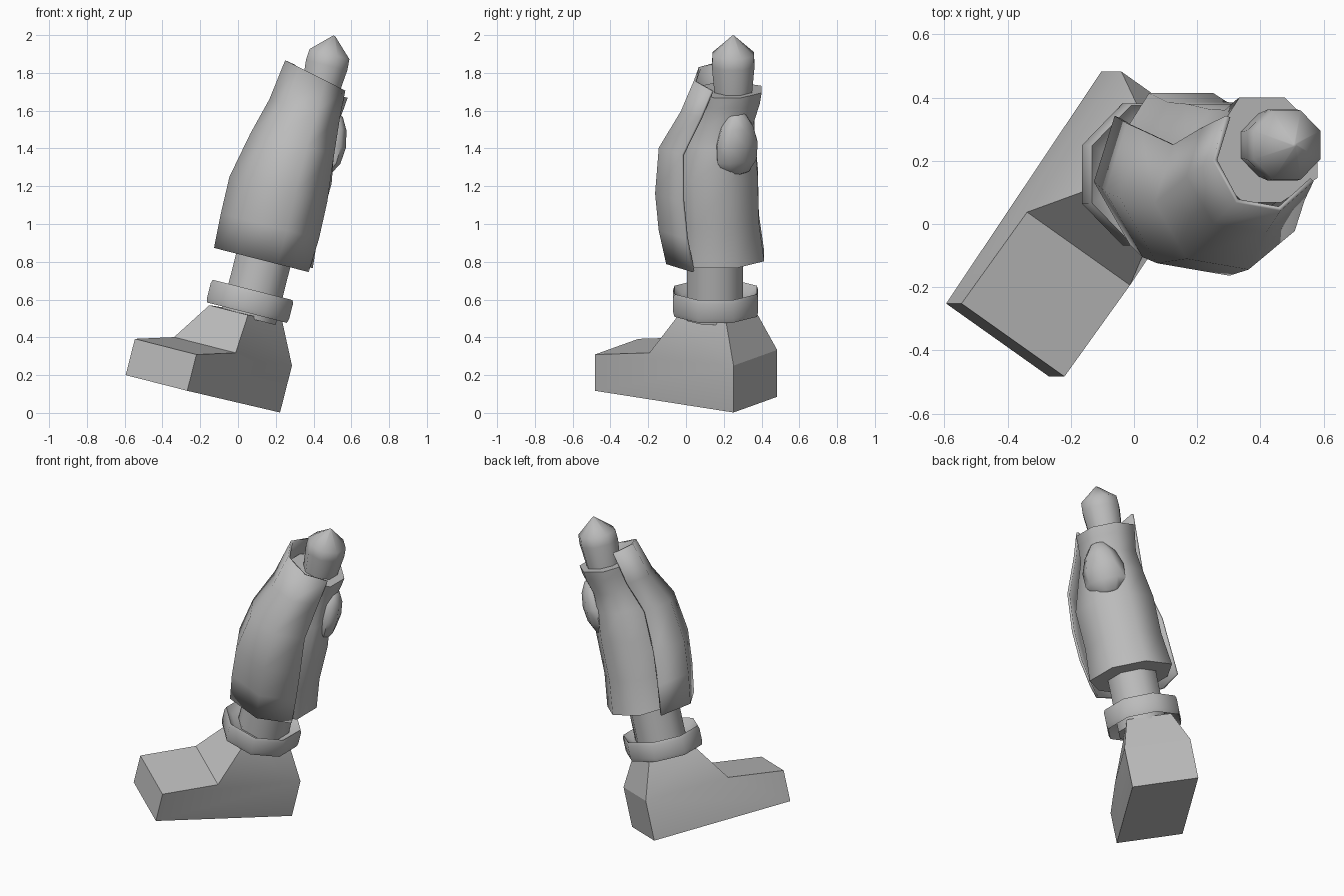
import bpy, bmesh, math
from mathutils import Matrix, Vector

if "Cube" in bpy.data.objects:
    bpy.data.objects.remove(bpy.data.objects["Cube"], do_unlink=True)

grey = bpy.data.materials.new("plain grey")
grey.use_nodes = True
grey.diffuse_color = (0.5, 0.5, 0.5, 1)
grey.node_tree.nodes["Principled BSDF"].inputs["Base Color"].default_value = (0.5, 0.5, 0.5, 1)

# The whole leg leans sideways; parts are modelled upright and then tilted
TILT = Matrix.Rotation(math.radians(14.3), 4, 'Y')
TOE = math.radians(-124.5)          # heading of the toes
FORWARD = Vector((math.cos(TOE), math.sin(TOE), 0))
SIDE = Vector((FORWARD.y, -FORWARD.x, 0))


def finish(name, bm, smooth):
    bmesh.ops.recalc_face_normals(bm, faces=bm.faces)
    bm.transform(TILT)
    mesh = bpy.data.meshes.new(name)
    bm.to_mesh(mesh)
    bm.free()
    mesh.materials.append(grey)
    obj = bpy.data.objects.new(name, mesh)
    bpy.context.collection.objects.link(obj)
    bpy.ops.object.select_all(action='DESELECT')
    bpy.context.view_layer.objects.active = obj
    obj.select_set(True)
    bpy.ops.object.shade_smooth_by_angle(angle=math.radians(smooth))
    return obj


def loft(name, rings, angles, closed=True, smooth=60, slant=0, front=1.0):
    """Skin rings of (x, y, z, radius); front scales the toe-facing radius."""
    bm = bmesh.new()
    rows = []
    for x, y, z, r in rings:
        row = []
        for a in angles:
            a = math.radians(a)
            k = r * (front if math.cos(a - TOE) > 0.1 else 1)
            px = x + k * math.cos(a)
            lift = slant * (x - px) if z == rings[-1][2] else 0
            row.append(bm.verts.new((px, y + k * math.sin(a), z + lift)))
        rows.append(row)
    n = len(angles)
    for low, high in zip(rows, rows[1:]):
        for i in range(n if closed else n - 1):
            j = (i + 1) % n
            bm.faces.new((low[i], low[j], high[j], high[i]))
    if closed:
        bm.faces.new(rows[0][::-1])
        bm.faces.new(rows[-1])
    return finish(name, bm, smooth)


octagon = [22.5 + 45 * i for i in range(8)]

# Foot: side profile of (distance from heel, height, half width)
profile = [(0, 0.057, 0.204), (0, 0.313, 0.204), (0.095, 0.53, 0.137),
           (0.405, 0.515, 0.128), (0.54, 0.305, 0.204),
           (0.891, 0.245, 0.204), (0.891, 0.047, 0.204)]
heel = Vector((0.047, 0.367, 0))
bm = bmesh.new()
near, far = [[bm.verts.new(heel + FORWARD * a + SIDE * w * s + Vector((0, 0, z)))
              for a, z, w in profile] for s in (-1, 1)]
for i in range(len(profile)):
    j = (i + 1) % len(profile)
    bm.faces.new((near[i], near[j], far[j], far[i]))
for side in (near, far):
    bm.faces.new([side[i] for i in (0, 1, 4, 5, 6)])
    bm.faces.new([side[i] for i in (1, 2, 3, 4)])
finish("foot", bm, 20)

# Ankle
loft("ankle_ring", [(-0.085, 0.157, z, r) for z, r in
                    ((0.565, 0.2), (0.526, 0.236), (0.55, 0.243),
                     (0.63, 0.243), (0.65, 0.236), (0.61, 0.19))], octagon, smooth=50)
loft("ankle_shaft", [(-0.07, 0.153, z, 0.16) for z in (0.5, 0.9)], octagon)

# Calf, with its front tucked behind the shin plate
loft("calf", [(-0.06, 0.16, 0.84, 0.275), (-0.06, 0.15, 1.05, 0.255),
              (-0.06, 0.14, 1.3, 0.26), (-0.05, 0.165, 1.48, 0.215),
              (-0.04, 0.19, 1.6, 0.185), (-0.03, 0.215, 1.7, 0.19),
              (-0.03, 0.22, 1.76, 0.195)],
     octagon, front=0.84)

# Shin plate wrapped around the toe side
shin = loft("shin_plate", [(-0.065, 0.16, 0.815, 0.275), (-0.065, 0.13, 1.0, 0.285),
                           (-0.07, 0.11, 1.2, 0.284), (-0.06, 0.09, 1.45, 0.243),
                           (-0.045, 0.17, 1.65, 0.205), (-0.035, 0.22, 1.83, 0.185)],
            [math.degrees(TOE) + a for a in (-97, -50, 0, 50, 97)],
            closed=False, slant=0.22)
shell = shin.modifiers.new("thickness", 'SOLIDIFY')
shell.thickness = 0.015
shell.offset = -1 if shin.data.polygons[0].normal.dot(FORWARD) > 0 else 1

# Rounded pad behind the calf
bm = bmesh.new()
bmesh.ops.create_uvsphere(bm, u_segments=8, v_segments=6, radius=1)
for v in bm.verts:
    v.co.y *= 1 - 0.25 * v.co.z
bm.transform(Matrix.Translation((0.105, 0.27, 1.5))
             @ Matrix.Rotation(math.radians(35), 4, 'Z')
             @ Matrix.Diagonal((0.085, 0.13, 0.18, 1)))
finish("calf_pad", bm, 60)

# Knee peg with a pointed cap
loft("knee_peg", [(0, 0.25, z, r) for z, r in
                  ((1.6, 0.1), (1.76, 0.108), (1.9, 0.122), (1.96, 0.118), (2.06, 0.006))],
     octagon)
